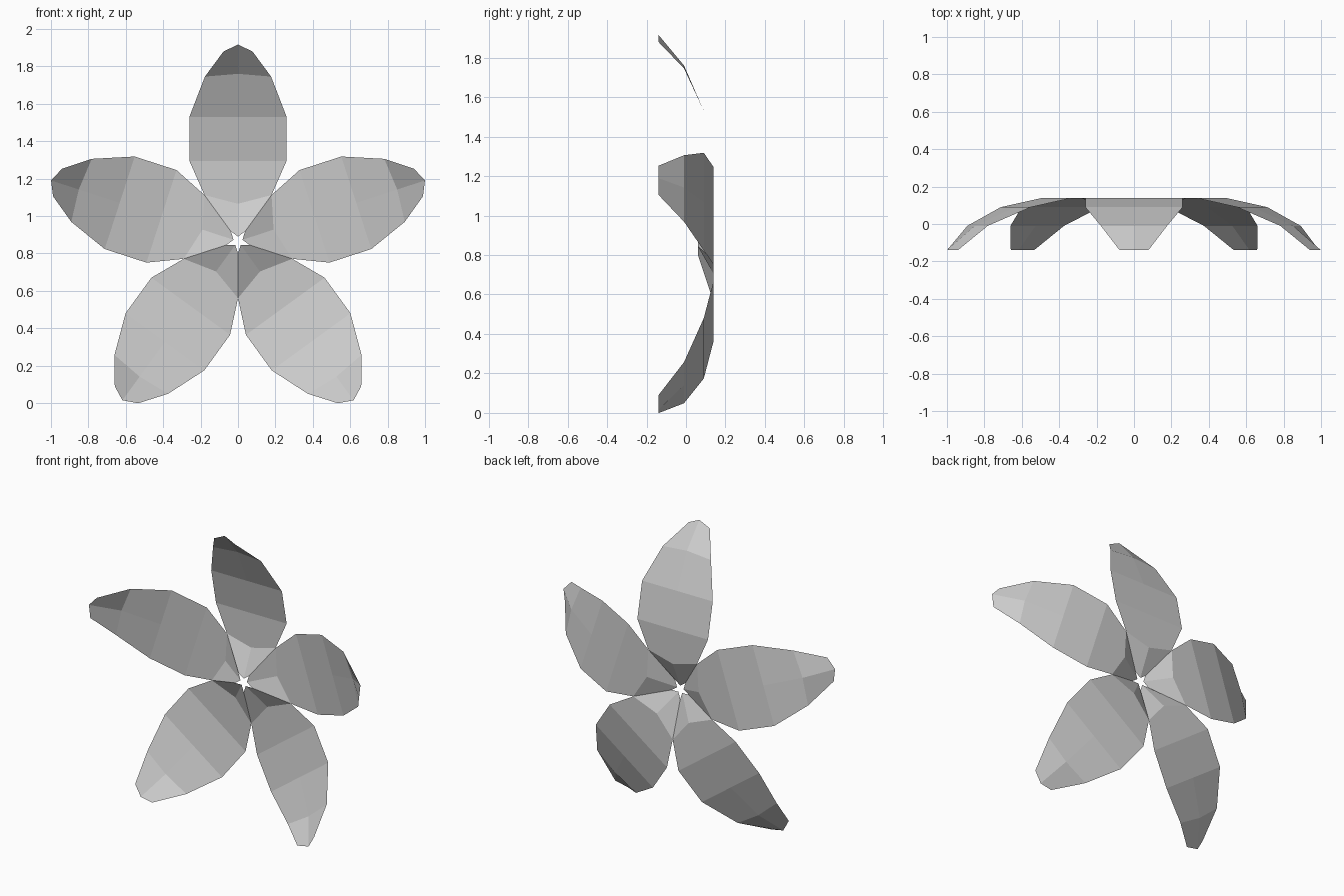
import bpy, bmesh, math
from mathutils import Matrix

cube = bpy.data.objects.get("Cube")
if cube:
    bpy.data.objects.remove(cube, do_unlink=True)

HUB_Z = 0.865
SECTOR = math.radians(36)

# Single flat petal colour
grey = bpy.data.materials.new("light grey")
grey.use_nodes = True
COLOR = (0.6, 0.6, 0.6, 1)
grey.diffuse_color = COLOR
grey.node_tree.nodes["Principled BSDF"].inputs["Base Color"].default_value = COLOR


def seam(radius):
    """Half width and height of a point on the seam between two petals."""
    return radius * math.sin(SECTOR), radius * math.cos(SECTOR)


# Petal rows from hub to tip: (half width, edge height), midrib height, depth
rows = [
    (seam(0.065), 0.025, 0.06),
    (seam(0.305), 0.20, 0.14),
    ((0.26, 0.43), 0.43, 0.14),
    ((0.26, 0.665), 0.665, 0.09),
    ((0.177, 0.88), 0.895, -0.01),
    ((0.077, 1.015), 1.051, -0.14),
]

# One petal, pointing up
bm = bmesh.new()
grid = []
for (width, edge), mid, depth in rows:
    points = [(-width, depth, edge), (0, depth, mid), (width, depth, edge)]
    grid.append([bm.verts.new(p) for p in points])
for low, high in zip(grid, grid[1:]):
    for i in range(2):
        bm.faces.new((low[i], low[i + 1], high[i + 1], high[i]))
mesh = bpy.data.meshes.new("petal")
bm.to_mesh(mesh)
bm.free()
mesh.materials.append(grey)

# Five petals around the open star at the hub
names = ["top", "upper_left", "lower_left", "lower_right", "upper_right"]
for k, name in enumerate(names):
    petal = bpy.data.objects.new(name + "_petal", mesh)
    petal.matrix_world = (Matrix.Translation((0, 0, HUB_Z))
                          @ Matrix.Rotation(2 * SECTOR * k, 4, "Y"))
    bpy.context.collection.objects.link(petal)
